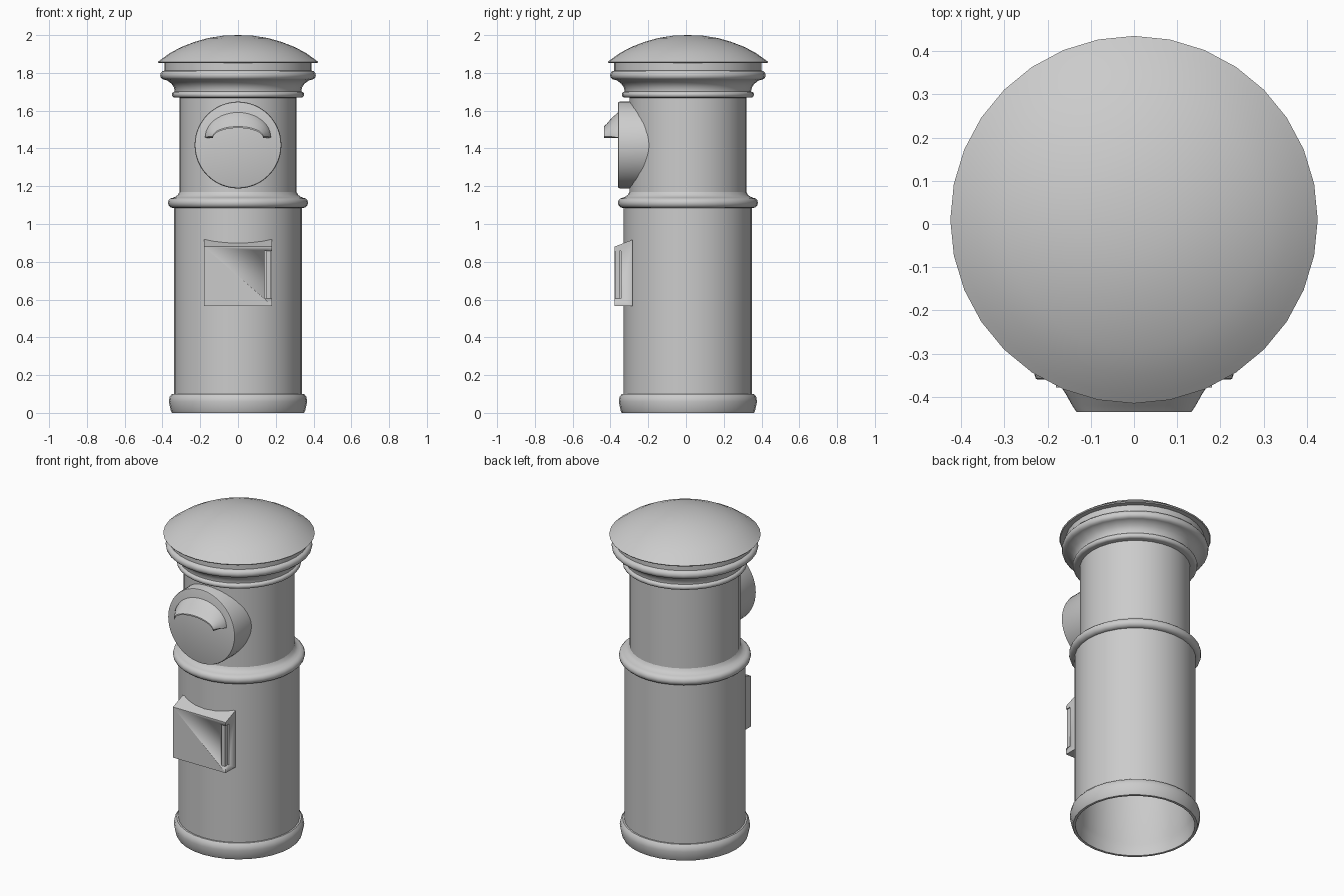
import bpy, bmesh, math
from mathutils import Vector

if "Cube" in bpy.data.objects:
    bpy.data.objects.remove(bpy.data.objects["Cube"])

AXIS_Y = 0.01
grey = bpy.data.materials.new("light_grey")
grey.use_nodes = True
grey.diffuse_color = (0.6, 0.6, 0.6, 1)
grey.node_tree.nodes["Principled BSDF"].inputs["Base Color"].default_value = (0.6, 0.6, 0.6, 1)


def finish(name, bm, angle=35, fix_normals=True):
    if fix_normals:
        bmesh.ops.recalc_face_normals(bm, faces=bm.faces)
    mesh = bpy.data.meshes.new(name)
    bm.to_mesh(mesh)
    bm.free()
    mesh.materials.append(grey)
    obj = bpy.data.objects.new(name, mesh)
    bpy.context.collection.objects.link(obj)
    bpy.ops.object.select_all(action="DESELECT")
    obj.select_set(True)
    bpy.context.view_layer.objects.active = obj
    bpy.ops.object.shade_smooth_by_angle(angle=math.radians(angle))
    return obj


def lathe(name, profile, steps=32, angle=35):
    """Spin (radius, z) points about the pillar axis."""
    bm = bmesh.new()
    verts = [bm.verts.new((0, AXIS_Y - r, z)) for r, z in profile]
    edges = [bm.edges.new(pair) for pair in zip(verts, verts[1:])]
    bmesh.ops.spin(bm, geom=verts + edges, cent=(0, AXIS_Y, 0), axis=(0, 0, 1),
                   angle=math.tau, steps=steps, use_duplicate=False)
    bmesh.ops.remove_doubles(bm, verts=bm.verts, dist=0.0005)
    return finish(name, bm, angle)


def bulge(radius, z, depth, half, count=6):
    """Half-round moulding from bottom to top."""
    return [(radius + depth * math.cos(a), z + half * math.sin(a))
            for a in [math.pi * (i / count - 0.5) for i in range(count + 1)]]


def box(name, lo, hi):
    bm = bmesh.new()
    bmesh.ops.create_cube(bm, size=1)
    for v in bm.verts:
        v.co = Vector([a + (b - a) * (c + 0.5) for a, b, c in zip(lo, hi, v.co)])
    return finish(name, bm)


# Hollow lower pillar with rounded plinth
lathe("lower_pillar", [(0.325, 1.1), (0.325, 0.09), (0.335, 0.07), (0.335, 0),
                       (0.35, 0), (0.356, 0.012), (0.366, 0.06), (0.362, 0.085),
                       (0.35, 0.1), (0.34, 0.1), (0.34, 1.1)])

# Waist moulding and hollow upper pillar
lathe("waist_ring", [(0.325, 1.085)] + bulge(0.345, 1.112, 0.026, 0.027)
      + [(0.33, 1.145), (0.318, 1.155), (0.31, 1.17)])
lathe("upper_pillar", [(0.295, 1.1), (0.31, 1.1), (0.31, 1.68), (0.295, 1.68), (0.295, 1.1)])

# Cornice below the cap
lathe("cornice", [(0.295, 1.668)] + bulge(0.335, 1.685, 0.015, 0.016)
      + [(0.335, 1.705), (0.34, 1.725), (0.352, 1.742), (0.375, 1.76)]
      + bulge(0.39, 1.788, 0.022, 0.024) + [(0.39, 1.815), (0.39, 1.86)])

# Shallow domed cap with an overhanging lip
dome = [(0.405, 1.873), (0.36, 1.905), (0.3, 1.937), (0.23, 1.964),
        (0.16, 1.984), (0.08, 1.997), (0, 2)]
lathe("domed_cap", [(0.37, 1.868), (0.385, 1.852), (0.42, 1.852), (0.425, 1.858)] + dome)

# Drum that carries the posting slot
bm = bmesh.new()
rings = []
for radius, y in [(0.23, -0.1), (0.23, -0.35), (0.227, -0.358), (0.222, -0.36)]:
    rings.append([bm.verts.new((radius * math.cos(t), y, 1.418 + radius * math.sin(t)))
                  for t in [math.tau * i / 48 for i in range(48)]])
for a, b in zip(rings, rings[1:]):
    for i in range(48):
        j = (i + 1) % 48
        bm.faces.new((a[i], a[j], b[j], b[i]))
bm.faces.new(rings[-1])
bm.faces.new(rings[0])
finish("slot_drum", bm)

# Arched hood: loops are (half width, tip height, apex height, y)
loops = [(0.175, 1.457, 1.595, -0.355), (0.172, 1.459, 1.58, -0.372),
         (0.158, 1.462, 1.562, -0.393), (0.143, 1.464, 1.53, -0.42),
         (0.133, 1.463, 1.516, -0.435), (0.133, 1.455, 1.508, -0.435),
         (0.16, 1.455, 1.515, -0.355)]
bm = bmesh.new()
arcs = []
for width, tip, apex, y in loops:
    arcs.append([bm.verts.new((-width * math.cos(t), y, tip + (apex - tip) * math.sin(t)))
                 for t in [math.pi * i / 24 for i in range(25)]])
for a, b in zip(arcs, arcs[1:] + arcs[:1]):
    for i in range(24):
        bm.faces.new((a[i], a[i + 1], b[i + 1], b[i]))
for end in (0, -1):
    bm.faces.new([arc[end] for arc in arcs])
finish("slot_hood", bm, 40)

# Collection door box with sloping top
door = box("door_box", (-0.18, -0.378, 0.567), (0.18, -0.283, 0.88))
for v in door.data.vertices:
    if v.co.z > 0.8 and v.co.y > -0.3:
        v.co.z = 0.917

# Recess in the door corner, holding an upright handle
cutter = box("recess_cutter", (0.14, -0.4, 0.605), (0.2, -0.345, 0.858))
cutter.hide_render = True
cutter.hide_viewport = True
cut = door.modifiers.new("corner_recess", "BOOLEAN")
cut.operation = "DIFFERENCE"
cut.solver = "EXACT"
cut.object = cutter
box("door_handle", (0.152, -0.376, 0.6), (0.174, -0.352, 0.862))
